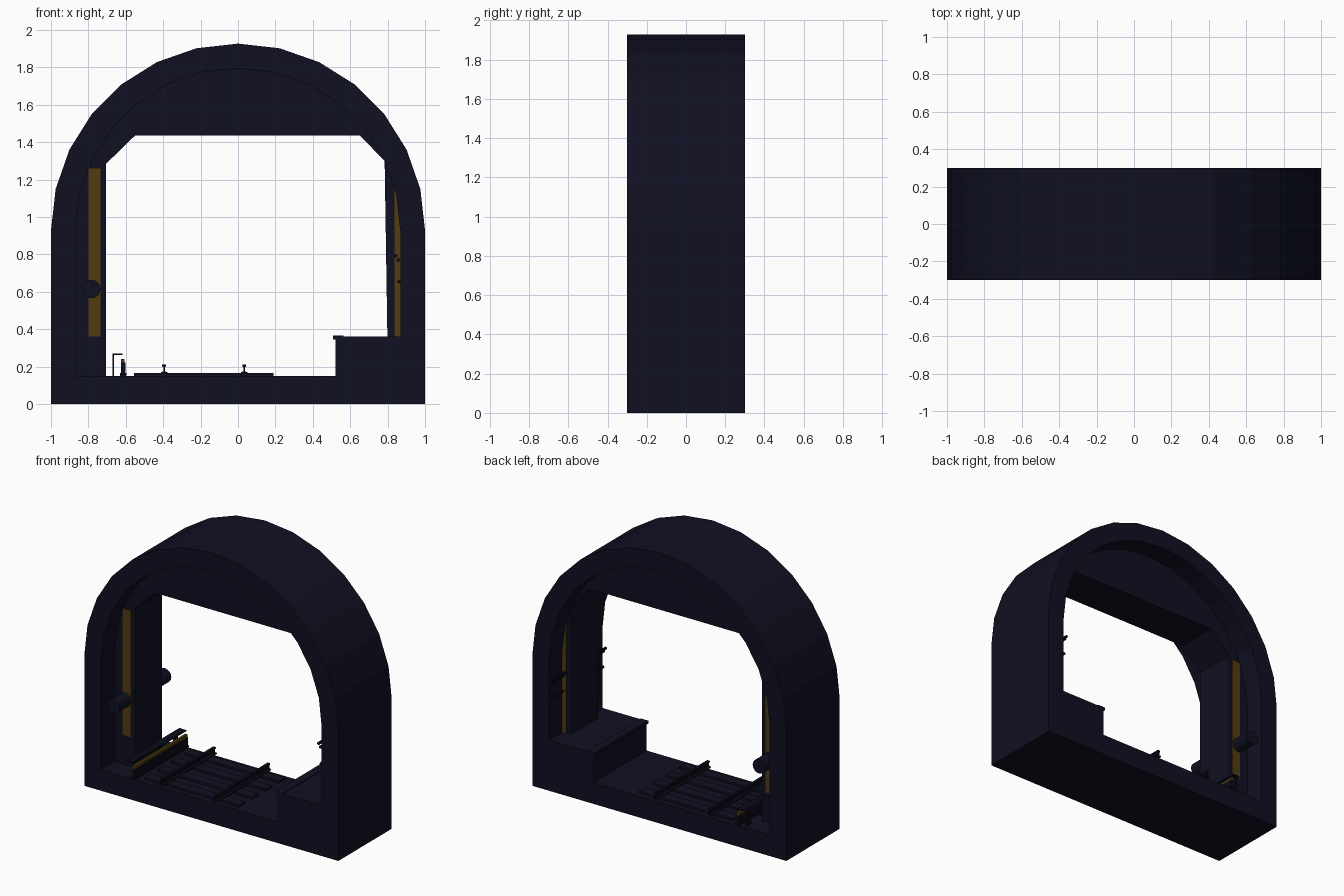
import bpy, bmesh, math

if "Cube" in bpy.data.objects:
    bpy.data.objects.remove(bpy.data.objects["Cube"])


def material(name, rgb):
    m = bpy.data.materials.new(name)
    m.diffuse_color = (*rgb, 1)
    m.use_nodes = True
    m.node_tree.nodes["Principled BSDF"].inputs["Base Color"].default_value = m.diffuse_color
    return m


NAVY = material("dark_navy", (0.005, 0.005, 0.016))
BLACK = material("near_black", (0.0035, 0.0035, 0.009))
GOLD = material("dull_gold", (0.085, 0.045, 0.006))


def finish(name, bm, mat):
    bmesh.ops.recalc_face_normals(bm, faces=bm.faces)
    me = bpy.data.meshes.new(name)
    bm.to_mesh(me)
    bm.free()
    me.materials.append(mat)
    ob = bpy.data.objects.new(name, me)
    bpy.context.collection.objects.link(ob)
    return ob


def prism(name, pts, y0, y1, mat):
    """Extrude an x-z outline along y."""
    bm = bmesh.new()
    a = [bm.verts.new((x, y0, z)) for x, z in pts]
    b = [bm.verts.new((x, y1, z)) for x, z in pts]
    bm.faces.new(a)
    bm.faces.new(b[::-1])
    n = len(pts)
    for i in range(n):
        j = (i + 1) % n
        bm.faces.new((a[i], a[j], b[j], b[i]))
    return finish(name, bm, mat)


def box(name, x0, x1, y0, y1, z0, z1, mat):
    return prism(name, [(x0, z0), (x1, z0), (x1, z1), (x0, z1)], y0, y1, mat)


def rod(name, x, z, r, y0, y1, n, mat):
    pts = [(x + r * math.cos(2 * math.pi * i / n), z + r * math.sin(2 * math.pi * i / n)) for i in range(n)]
    return prism(name, pts, y0, y1, mat)


D = 0.3          # half length of the tunnel
SPRING = 0.927   # height where the vault begins
FLOOR = 0.15


def arch(r, base):
    arc = [(r * math.cos(math.pi * i / 14), SPRING + r * math.sin(math.pi * i / 14)) for i in range(15)]
    return [(r, base)] + arc + [(-r, base)]


# Tunnel shell with floor, a closed ring
outer, inner = arch(1.0, 0), arch(0.868, FLOOR)
bm = bmesh.new()
rings = [[bm.verts.new((x, y, z)) for x, z in loop] for loop, y in
         ((outer, -D), (inner, -D), (inner, D), (outer, D))]
n = len(outer)
for k in range(4):
    p, q = rings[k], rings[(k + 1) % 4]
    for i in range(n):
        j = (i + 1) % n
        bm.faces.new((p[i], p[j], q[j], q[i]))
finish("tunnel_shell", bm, NAVY)

# Central bulkhead with chamfered opening
opening = [(-0.705, FLOOR), (-0.705, 1.285), (-0.55, 1.436), (0.652, 1.436),
           (0.79, 1.31), (0.802, 1.28), (0.802, FLOOR)]
prism("bulkhead", arch(0.87, FLOOR) + opening, -0.15, 0.15, NAVY)

# Gold strips on both bulkhead faces, the right one trimmed by the vault
right_strip = [(0.837, 0.36), (0.868, 0.36), (0.868, SPRING), (0.846, 1.12), (0.837, 1.16)]
for side, s in (("front", -1), ("back", 1)):
    y0, y1 = sorted((s * 0.149, s * 0.154))
    box("left_strip_" + side, -0.80, -0.735, y0, y1, 0.36, 1.26, GOLD)
    prism("right_strip_" + side, right_strip, y0, y1, GOLD)

# Raised walkway with lip
box("walkway", 0.52, 0.869, -D, D, FLOOR, 0.36, NAVY)
box("walkway_lip", 0.507, 0.565, -D, D, 0.345, 0.366, NAVY)

# Sleepers
for i in range(4):
    y = -0.225 + 0.15 * i
    box("sleeper_%d" % i, -0.555, 0.19, y - 0.035, y + 0.035, FLOOR, 0.165, NAVY)

# Running rails, half profile mirrored
half = [(0.018, 0.163), (0.018, 0.17), (0.004, 0.175), (0.004, 0.197), (0.010, 0.2), (0.010, 0.21)]
for i, x in enumerate((-0.395, 0.033)):
    pts = [(x + h, z) for h, z in half] + [(x - h, z) for h, z in reversed(half)]
    prism("running_rail_%d" % i, pts, -D, D, BLACK)

# Power rail with gold top and cover board
box("power_rail_base", -0.632, -0.595, -D, D, 0.155, 0.166, BLACK)
box("power_rail_body", -0.626, -0.602, -D, D, 0.166, 0.222, BLACK)
box("power_rail_cap", -0.626, -0.606, -D, D, 0.222, 0.242, GOLD)
box("cover_board", -0.672, -0.617, -D, D, 0.262, 0.27, BLACK)
for i, y in enumerate((-0.2, 0.08, 0.25)):
    box("cover_post_%d" % i, -0.672, -0.662, y - 0.02, y + 0.02, FLOOR, 0.263, BLACK)
    box("insulator_%d" % i, -0.63, -0.60, y - 0.02, y + 0.02, FLOOR, 0.156, BLACK)

# Pipe along the left wall
pipe = rod("left_pipe", -0.785, 0.615, 0.05, -0.28, D, 16, NAVY)
pipe.data.shade_smooth()
bpy.context.view_layer.objects.active = pipe
pipe.select_set(True)
bpy.ops.object.shade_smooth_by_angle()

# Cables along the right wall
for i, (x, z) in enumerate(((0.842, 0.793), (0.856, 0.77), (0.862, 0.655))):
    rod("cable_%d" % i, x, z, 0.010, -D, D, 8, BLACK)
